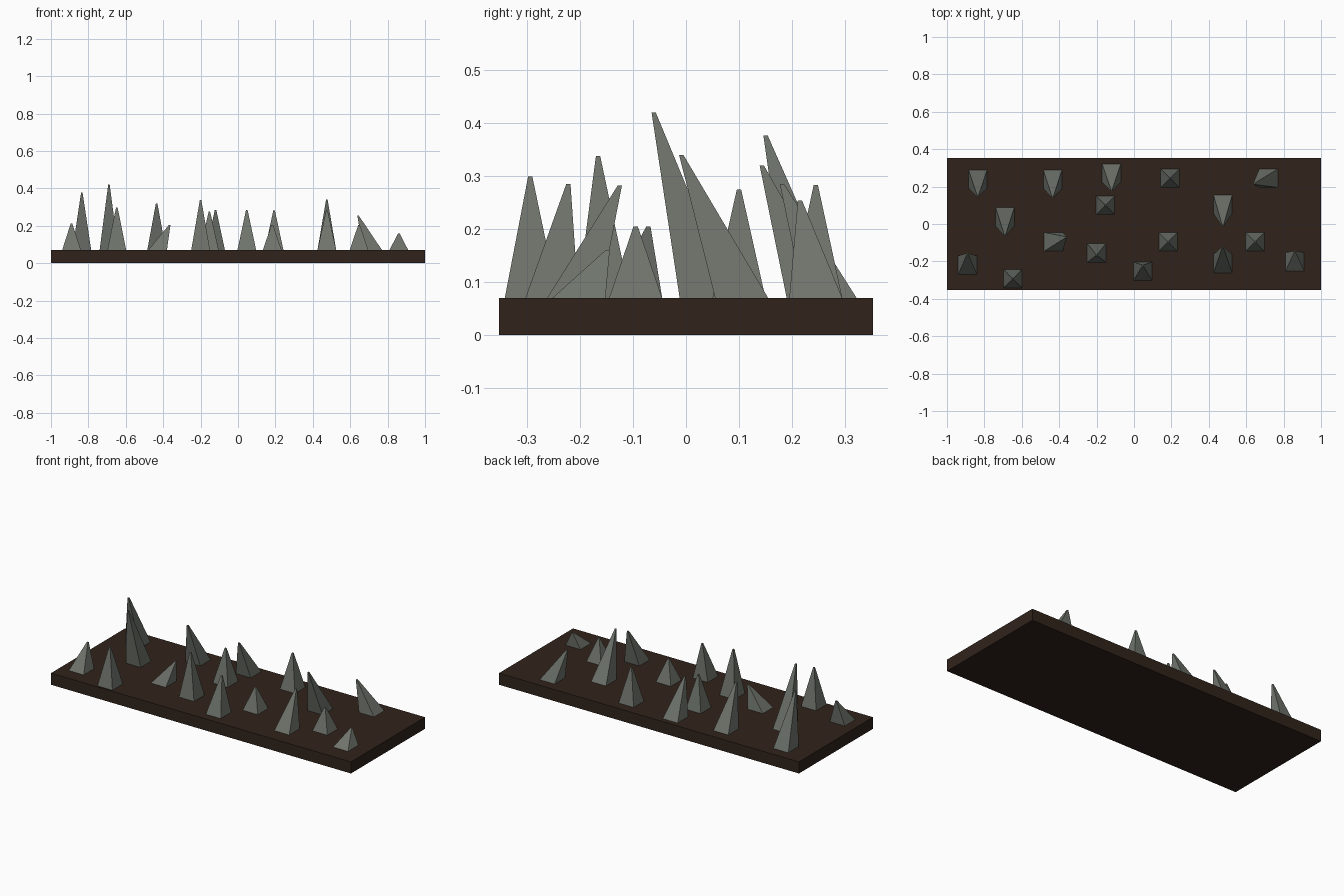
import bpy, bmesh

def material(name, rgb):
    m = bpy.data.materials.new(name)
    m.diffuse_color = (*rgb, 1)
    return m

earth = material("dark_earth", (0.03, 0.017, 0.011))
stone = material("grey_stone", (0.16, 0.175, 0.15))
TOP = 0.07      # height of the slab
HALF = 0.05     # half width of a spike base
TIP = 0.004     # half width of a spike tip

def finish(name, bm, mat):
    bmesh.ops.recalc_face_normals(bm, faces=bm.faces)
    mesh = bpy.data.meshes.new(name)
    bm.to_mesh(mesh)
    bm.free()
    mesh.materials.append(mat)
    bpy.context.collection.objects.link(bpy.data.objects.new(name, mesh))

# Ground slab
bm = bmesh.new()
bmesh.ops.create_cube(bm, size=1)
for v in bm.verts:
    v.co = (v.co.x * 2, v.co.y * 0.705, (v.co.z + 0.5) * TOP)
finish("ground_slab", bm, earth)

# Leaning four-sided spike, with a square foot and a tiny flat tip
def spike(name, x, y, tx, ty, tz):
    bm = bmesh.new()
    bmesh.ops.create_cube(bm, size=2)
    for v in bm.verts:
        if v.co.z > 0:
            v.co = (tx + v.co.x * TIP, ty + v.co.y * TIP, tz)
        else:
            v.co = (x + v.co.x * HALF, y + v.co.y * HALF, TOP)
    finish(name, bm, stone)

# Foot x, foot y, tip x, tip y, tip z
spikes = [
    (-0.835, 0.24, -0.835, 0.15, 0.377),
    (-0.435, 0.24, -0.435, 0.143, 0.32),
    (-0.12, 0.272, -0.12, 0.181, 0.285),
    (0.193, 0.245, 0.193, 0.245, 0.283),
    (0.72, 0.245, 0.642, 0.215, 0.254),
    (-0.69, 0.038, -0.69, -0.061, 0.42),
    (0.475, 0.105, 0.475, -0.009, 0.34),
    (-0.153, 0.10, -0.153, 0.10, 0.275),
    (-0.43, -0.095, -0.365, -0.071, 0.205),
    (-0.20, -0.155, -0.20, -0.166, 0.338),
    (0.183, -0.095, 0.183, -0.095, 0.205),
    (0.647, -0.095, 0.647, -0.095, 0.205),
    (-0.89, -0.22, -0.89, -0.16, 0.213),
    (-0.648, -0.292, -0.648, -0.294, 0.299),
    (0.047, -0.253, 0.047, -0.222, 0.285),
    (0.475, -0.212, 0.475, -0.125, 0.282),
    (0.86, -0.202, 0.86, -0.148, 0.16),
]
for i, s in enumerate(spikes, 1):
    spike(f"spike_{i:02d}", *s)
